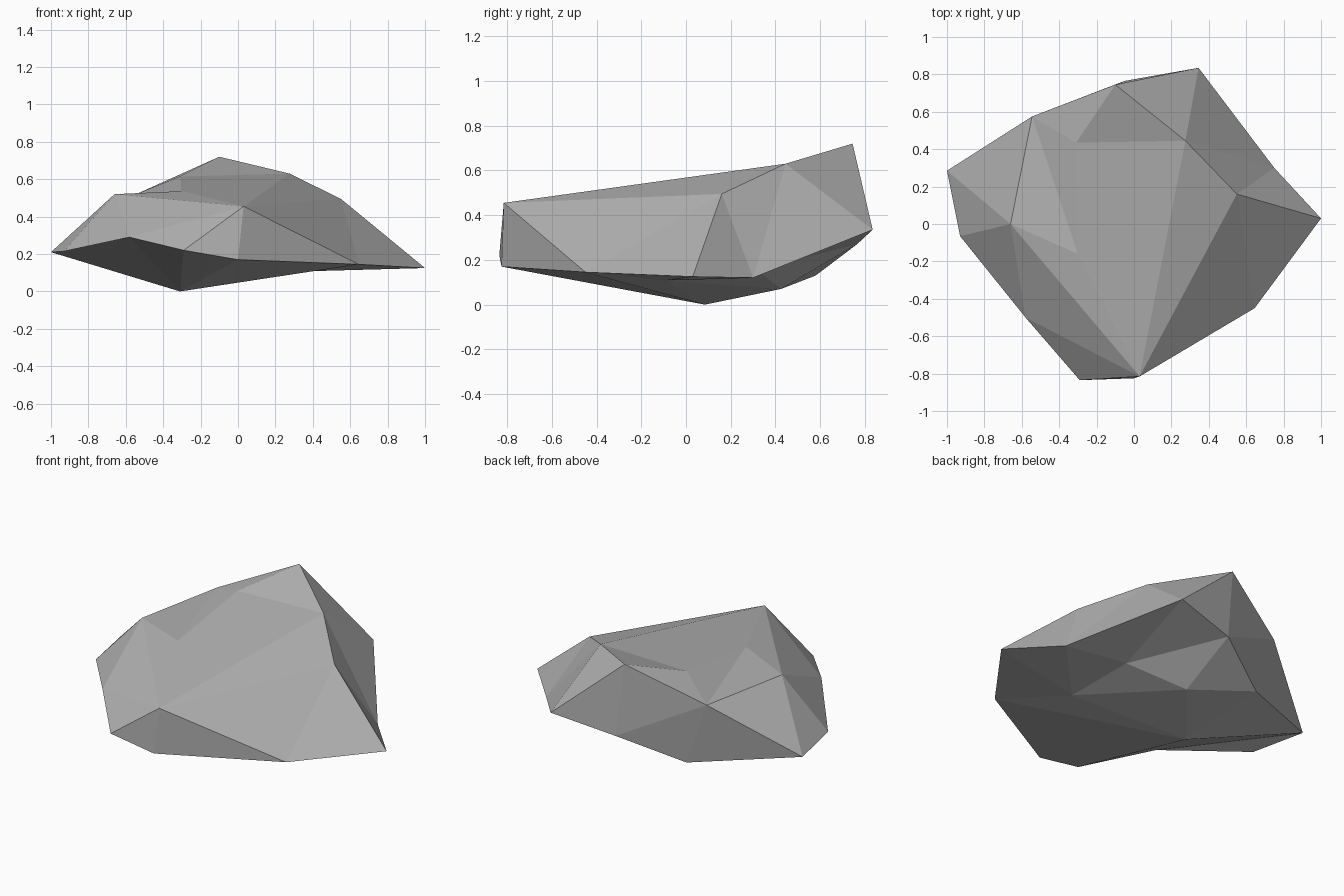
import bpy
import bmesh

cube = bpy.data.objects.get("Cube")
if cube:
    bpy.data.objects.remove(cube)

# Grey stone
stone = bpy.data.materials.new("grey_stone")
stone.use_nodes = True
grey = (0.45, 0.45, 0.45, 1)
stone.diffuse_color = grey
stone.node_tree.nodes["Principled BSDF"].inputs["Base Color"].default_value = grey

# Chiselled corners of the boulder: rim, crown, then underside
corners = {
    "A": (-1, .285, .21), "B": (-.93, -.065, .215), "C": (-.58, -.5, .29),
    "D": (-.29, -.835, .22), "F": (0, -.825, .17), "G": (.645, -.45, .145),
    "H": (1, .03, .125), "I": (.75, .3, .12), "J": (.345, .835, .335),
    "E": (.03, -.815, .455), "L": (-.1, .745, .72), "M": (-.545, .575, .52),
    "N": (-.66, 0, .52), "O": (.275, .445, .63), "P": (.55, .16, .495),
    "Q": (-.31, .435, .615), "R": (-.3, -.16, .536),
    "K": (-.05, .765, .27), "S": (-.31, .085, 0), "T": (-.41, .58, .13),
    "U": (-.03, .425, .07), "V": (.325, .32, .155), "W": (.38, -.09, .108),
}

# Flat facets, each group fanning out from one corner
fans = {
    "E": "POQRNCDFGP", "M": "NRQLKTAN", "N": "ABC", "O": "QLJIP",
    "H": "GPIWG", "L": "KJ", "B": "AC",
    "S": "ACDFGWUTA", "V": "WUKJIW", "T": "UK",
}

bm = bmesh.new()
point = {name: bm.verts.new(place) for name, place in corners.items()}
for hub, ring in fans.items():
    for first, second in zip(ring, ring[1:]):
        bm.faces.new((point[hub], point[first], point[second]))
bmesh.ops.recalc_face_normals(bm, faces=bm.faces)

mesh = bpy.data.meshes.new("boulder")
bm.to_mesh(mesh)
bm.free()
mesh.materials.append(stone)
boulder = bpy.data.objects.new("boulder", mesh)
bpy.context.collection.objects.link(boulder)
